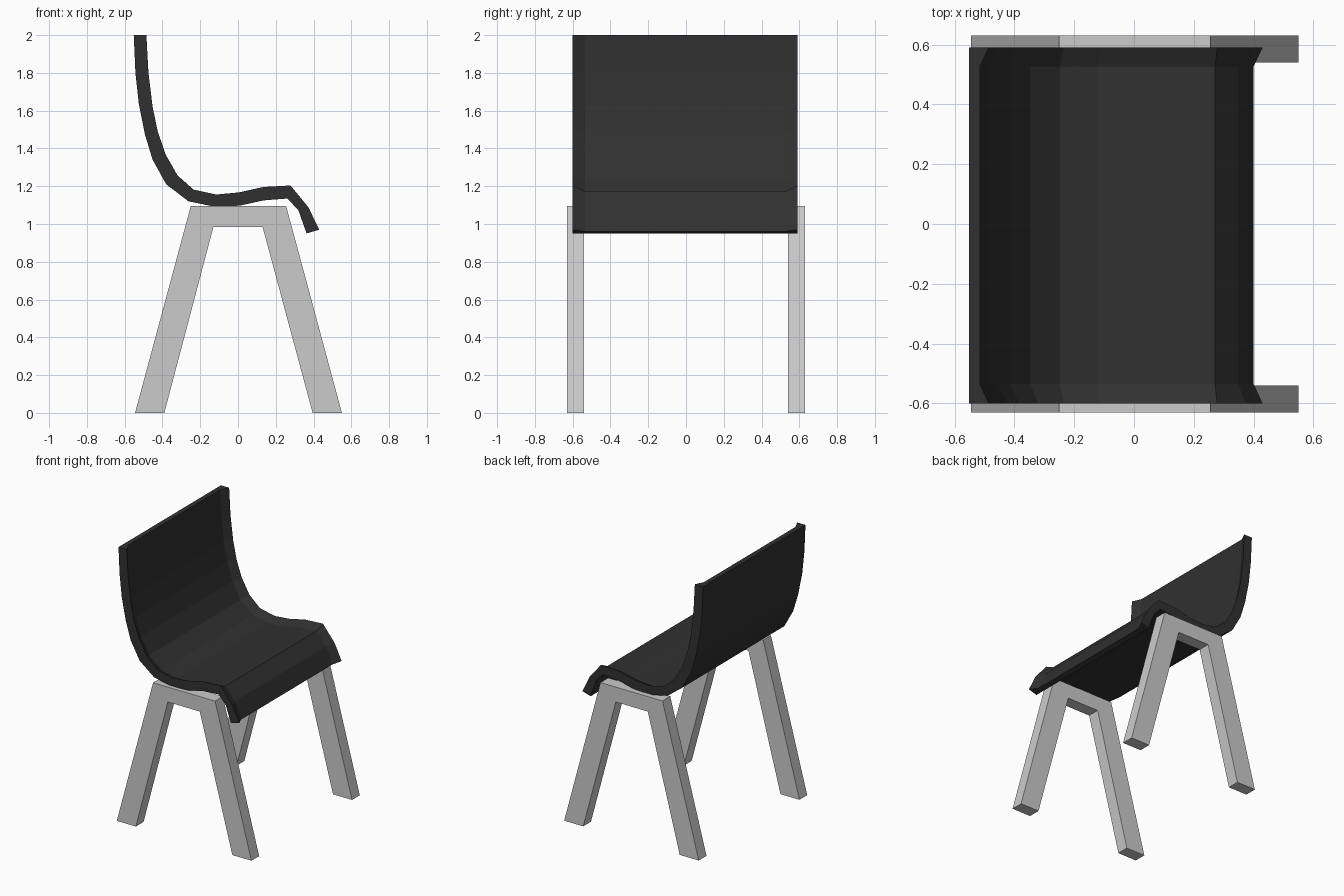
import bpy, bmesh

if "Cube" in bpy.data.objects:
    bpy.data.objects.remove(bpy.data.objects["Cube"])


def finish(name, bm, mat=None):
    bmesh.ops.recalc_face_normals(bm, faces=bm.faces)
    mesh = bpy.data.meshes.new(name)
    bm.to_mesh(mesh)
    bm.free()
    obj = bpy.data.objects.new(name, mesh)
    bpy.context.collection.objects.link(obj)
    if mat:
        mesh.materials.append(mat)
    return obj


# Trestle legs: an A-shaped outline extruded along y
def leg_frame(name, y0, y1):
    outline = [(-0.545, 0), (-0.25, 1.095), (0.255, 1.095), (0.55, 0),
               (0.395, 0), (0.13, 0.985), (-0.13, 0.985), (-0.39, 0)]
    bm = bmesh.new()
    a, b = ([bm.verts.new((x, y, z)) for x, z in outline] for y in (y0, y1))
    n = len(outline)
    for i in range(n):
        j = (i + 1) % n
        bm.faces.new((a[i], a[j], b[j], b[i]))
    # Left leg, crossbar and right leg caps
    for side in (a, b):
        for quad in ((0, 1, 6, 7), (1, 2, 5, 6), (2, 3, 4, 5)):
            bm.faces.new([side[k] for k in quad])
    return finish(name, bm)


leg_frame("front_leg_frame", -0.63, -0.54)
leg_frame("back_leg_frame", 0.54, 0.63)

# Seat shell: underside and rim profiles, from the backrest top to the front lip
under = [(-0.552, 2.0), (-0.543, 1.80), (-0.525, 1.635), (-0.493, 1.475),
         (-0.452, 1.34), (-0.38, 1.21), (-0.262, 1.12), (-0.13, 1.093),
         (0.008, 1.097), (0.135, 1.125), (0.262, 1.135), (0.32, 1.072),
         (0.363, 0.95)]
rim = [(-0.485, 2.0), (-0.474, 1.80), (-0.452, 1.62), (-0.425, 1.49),
       (-0.383, 1.368), (-0.32, 1.257), (-0.235, 1.182), (-0.115, 1.156),
       (0.003, 1.167), (0.135, 1.196), (0.278, 1.204), (0.373, 1.088),
       (0.43, 0.97)]

bm = bmesh.new()
rings = []
for (ux, uz), (rx, rz) in zip(under, rim):
    # The sitting surface is sunk halfway between underside and rim
    mx, mz = ux + 0.55 * (rx - ux), uz + 0.55 * (rz - uz)
    section = [(ux, -0.6, uz), (rx, -0.6, rz), (mx, -0.535, mz),
               (mx, 0.527, mz), (rx, 0.59, rz), (ux, 0.59, uz)]
    rings.append([bm.verts.new(p) for p in section])
for p, q in zip(rings, rings[1:]):
    for i in range(6):
        j = (i + 1) % 6
        bm.faces.new((p[i], p[j], q[j], q[i]))
for ring in (rings[0], rings[-1]):
    bm.faces.new(ring)

dark = bpy.data.materials.new("dark_plastic")
dark.diffuse_color = (0.03, 0.03, 0.03, 1)
dark.use_nodes = True
dark.node_tree.nodes["Principled BSDF"].inputs["Base Color"].default_value = dark.diffuse_color
finish("seat", bm, dark)
